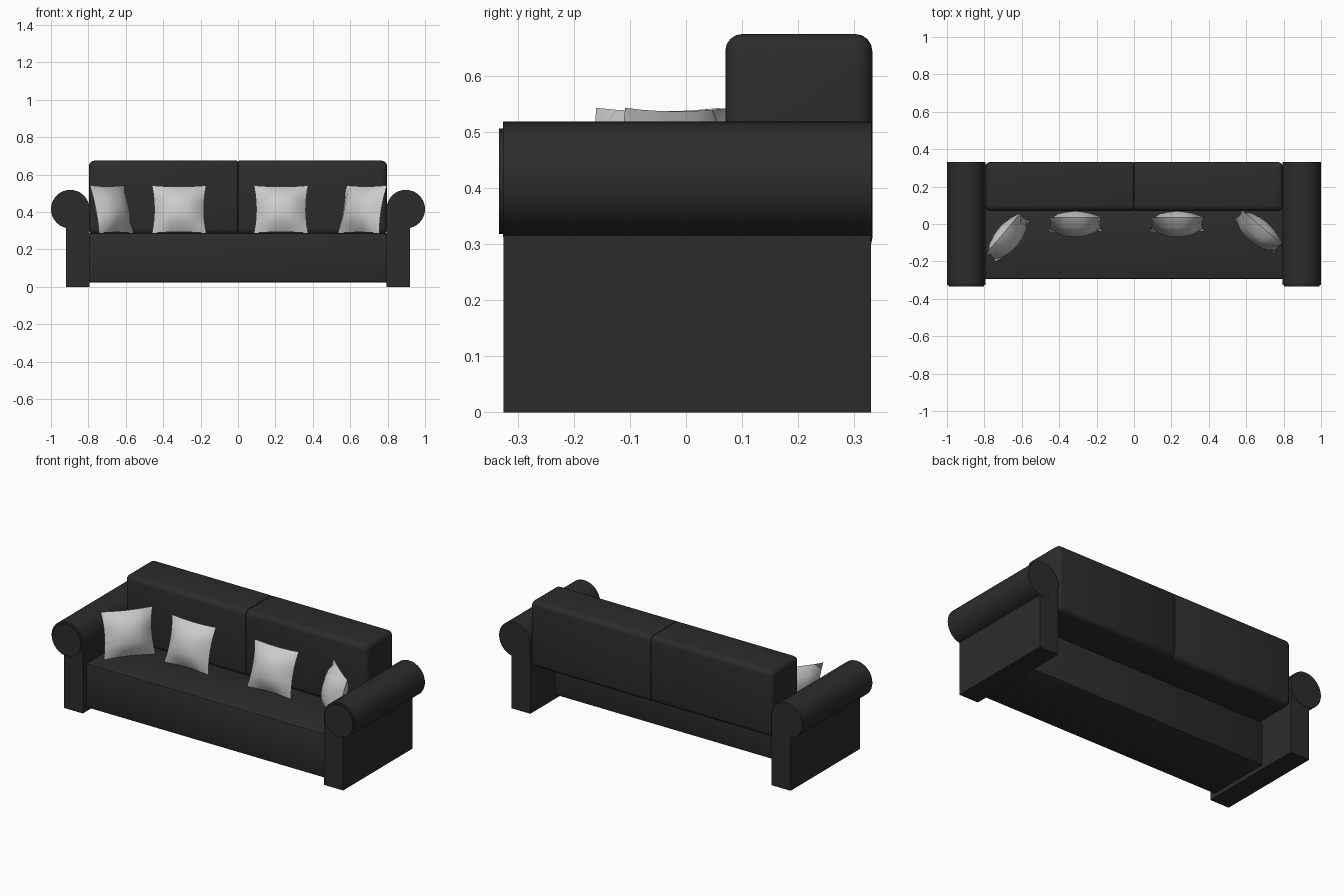
import bpy, bmesh, math
from mathutils import Matrix, Vector

if "Cube" in bpy.data.objects:
    bpy.data.objects.remove(bpy.data.objects["Cube"])

black = bpy.data.materials.new("black_upholstery")
black.diffuse_color = (0.025, 0.025, 0.025, 1)
black.use_nodes = True
black.node_tree.nodes["Principled BSDF"].inputs["Base Color"].default_value = black.diffuse_color


def finish(name, bm, mat=None, angle=40):
    bmesh.ops.recalc_face_normals(bm, faces=bm.faces[:])
    mesh = bpy.data.meshes.new(name)
    bm.to_mesh(mesh)
    bm.free()
    ob = bpy.data.objects.new(name, mesh)
    bpy.context.collection.objects.link(ob)
    if mat:
        mesh.materials.append(mat)
    bpy.ops.object.select_all(action='DESELECT')
    bpy.context.view_layer.objects.active = ob
    ob.select_set(True)
    bpy.ops.object.shade_smooth_by_angle(angle=math.radians(angle))
    return ob


def add_box(bm, lo, hi):
    lo, hi = Vector(lo), Vector(hi)
    m = Matrix.Translation((lo + hi) / 2) @ Matrix.Diagonal((*(hi - lo), 1))
    bmesh.ops.create_cube(bm, size=1, matrix=m)


def bevel(bm, edges, width, segs=3):
    bmesh.ops.bevel(bm, geom=edges, offset=width, segments=segs,
                    profile=0.5, affect='EDGES')


# Seat block with softened edges
bm = bmesh.new()
add_box(bm, (-0.8, -0.295, 0.022), (0.8, 0.10, 0.287))
bevel(bm, bm.edges[:], 0.012, 2)
finish("seat", bm, black)

for side, label in ((-1, "left"), (1, "right")):
    # Back cushion: broad rounding outside, tight seam in the middle
    bm = bmesh.new()
    xs = sorted((0, side * 0.797))
    add_box(bm, (xs[0], 0.07, 0.28), (xs[1], 0.332, 0.674))
    outer = [e for e in bm.edges if max(abs(v.co.x) for v in e.verts) > 0.5]
    bevel(bm, outer, 0.03, 4)
    seam = [e for e in bm.edges if all(abs(v.co.x) < 1e-4 for v in e.verts)]
    bevel(bm, seam, 0.007, 2)
    finish(label + "_back_cushion", bm, black)

    # Arm panel
    bm = bmesh.new()
    xs = sorted((side * 0.795, side * 0.92))
    add_box(bm, (xs[0], -0.325, 0), (xs[1], 0.33, 0.42))
    finish(label + "_arm_panel", bm, black)

    # Rolled arm top with a thin raised disc on its front end
    for name, r, y0, y1, z in (("arm_roll", 0.103, -0.326, 0.331, 0.415),
                               ("arm_front_disc", 0.094, -0.333, -0.32, 0.412)):
        bm = bmesh.new()
        m = (Matrix.Translation((side * 0.897, (y0 + y1) / 2, z))
             @ Matrix.Rotation(math.pi / 2, 4, 'X'))
        bmesh.ops.create_cone(bm, cap_ends=True, segments=32, radius1=r,
                              radius2=r, depth=y1 - y0, matrix=m)
        finish(label + "_" + name, bm, black)


def pillow(name, loc, turn, lean, width=0.29, height=0.265, thick=0.13):
    bm = bmesh.new()
    for face in (-1, 1):
        grid = bmesh.ops.create_grid(bm, x_segments=6, y_segments=6, size=1)
        for v in grid["verts"]:
            a, b = v.co.x, v.co.y
            puff = max(0, (1 - a * a) * (1 - b * b)) ** 0.6
            v.co = (a * (1 - 0.09 * (1 - b * b)) * width / 2,
                    face * puff * thick / 2,
                    b * (1 - 0.05 * (1 - a * a)) * height / 2)
    bmesh.ops.remove_doubles(bm, verts=bm.verts[:], dist=1e-4)
    ob = finish(name, bm, angle=50)
    ob.location = loc
    ob.rotation_euler = (-math.radians(lean), 0, math.radians(turn))


# Four throw pillows leaning on the back, the outer two turned inward
pillow("left_end_pillow", (-0.675, -0.07, 0.414), 50, 14)
pillow("left_middle_pillow", (-0.315, 0.0, 0.414), 0, 16)
pillow("right_middle_pillow", (0.23, 0.0, 0.414), 0, 16)
pillow("right_end_pillow", (0.665, -0.04, 0.414), -40, 14)
